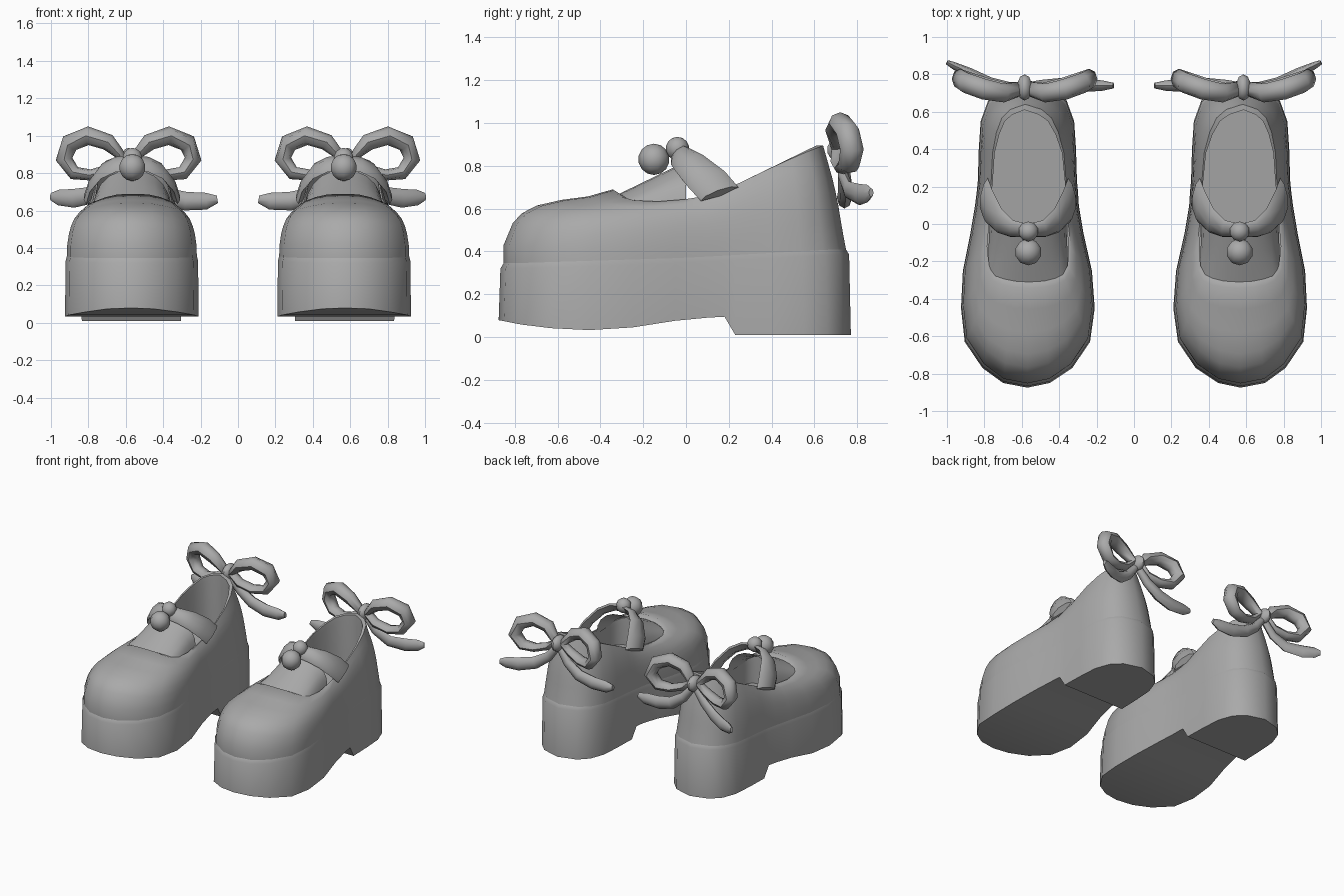
import bpy, bmesh, math
from mathutils import Vector

if "Cube" in bpy.data.objects:
    bpy.data.objects.remove(bpy.data.objects["Cube"])

grey = bpy.data.materials.new("soft_grey")
grey.diffuse_color = (0.4, 0.4, 0.4, 1)
grey.use_nodes = True
grey.node_tree.nodes["Principled BSDF"].inputs["Base Color"].default_value = grey.diffuse_color


def interp(table, v):
    for (a, p), (b, q) in zip(table, table[1:]):
        if v <= b:
            return p + (q - p) * max(0, (v - a) / (b - a))
    return table[-1][1]


def finish(name, bm, angle=40):
    """Make the object for one shoe and mirror it to the other."""
    bmesh.ops.remove_doubles(bm, verts=bm.verts, dist=0.0005)
    bmesh.ops.recalc_face_normals(bm, faces=bm.faces)
    me = bpy.data.meshes.new(name)
    bm.to_mesh(me)
    bm.free()
    me.materials.append(grey)
    ob = bpy.data.objects.new(name, me)
    bpy.context.collection.objects.link(ob)
    bpy.ops.object.select_all(action='DESELECT')
    ob.select_set(True)
    bpy.context.view_layer.objects.active = ob
    bpy.ops.object.shade_smooth_by_angle(angle=math.radians(angle))
    mod = ob.modifiers.new("Pair", 'MIRROR')
    mod.use_mirror_merge = False
    return ob


def loft(bm, rows, closed=True):
    """Skin a list of equally long point rows."""
    vs = [[bm.verts.new(p) for p in r] for r in rows]
    n = len(rows[0])
    for a, b in zip(vs, vs[1:]):
        for i in range(n if closed else n - 1):
            k = (i + 1) % n
            bm.faces.new((a[i], a[k], b[k], b[i]))
    return vs


# Plan stations from toe to heel: y, outer x, inner x
SOLE = [(-.875, .57, .57), (-.85, .70, .45), (-.77, .81, .33), (-.63, .905, .235),
        (-.45, .925, .21), (-.25, .915, .225), (-.05, .875, .27), (.10, .85, .295),
        (.18, .84, .30), (.23, .835, .305), (.40, .83, .31), (.55, .82, .32),
        (.66, .78, .36), (.73, .71, .43), (.77, .57, .57)]
OPEN = [(-.31, .56, .56), (-.305, .64, .48), (-.29, .70, .42), (-.27, .74, .38),
        (-.22, .775, .355), (-.12, .785, .35), (0, .775, .36), (.10, .765, .365),
        (.18, .76, .37), (.23, .755, .37), (.38, .745, .385), (.48, .72, .42),
        (.55, .69, .46), (.585, .65, .51), (.61, .585, .585)]
N = len(SOLE)
BOTTOM = [(-.88, .08), (-.7, .045), (-.4, .03), (-.2, .05), (0, .085), (.18, .095), (.23, .01), (.8, .01)]
RIM = [(-.31, .67), (-.27, .645), (-.2, .63), (-.05, .635), (.1, .66), (.23, .71), (.62, .9)]
WELT = [(-.8, .335), (0, .36), (.7, .40)]


def ring(stations):
    """Outer side toe to heel, then inner side back to the toe."""
    out = [(i, s[1], s[0]) for i, s in enumerate(stations)]
    inn = [(i, s[2], s[0]) for i, s in enumerate(stations)]
    return out + inn[-2:0:-1]


def scaled(pts, k):
    return [(i, .57 + (x - .57) * k, -.05 + (y + .05) * k) for i, x, y in pts]


sole, opening = ring(SOLE), ring(OPEN)
base = scaled(sole, .972)


def cap(bm, vs):
    for i in range(N - 1):
        ids = dict.fromkeys([i, i + 1, (2 * N - 3 - i) % (2 * N - 2), (2 * N - 2 - i) % (2 * N - 2)])
        bm.faces.new([vs[k] for k in ids])


# Platform sole with a stepped heel
bm = bmesh.new()
vs = loft(bm, [[(x, y, interp(BOTTOM, y)) for i, x, y in sole],
               [(x, y, interp(WELT, y) - .015) for i, x, y in scaled(sole, .99)],
               [(x, y, interp(WELT, y) + .01) for i, x, y in base]])
cap(bm, vs[0])
finish("platform_sole", bm)

# Upper: (inset, rise) steps from welt to opening at the toe, sides and heel
FRONT = [(0, 0), (0, .26), (.08, .58), (.16, .72), (.29, .83), (.50, .91), (.73, .96), (.94, 1.06), (1, 1)]
SIDE = [(0, 0), (.02, .2), (.08, .38), (.16, .53), (.28, .68), (.44, .8), (.64, .91), (.88, 1), (1, 1)]
BACK = [(0, 0), (.10, .15), (.18, .28), (.26, .42), (.36, .56), (.48, .70), (.62, .84), (.78, 1), (1, 1)]
rows = []
for f, s, b in zip(FRONT, SIDE, BACK):
    row = []
    for (i, x0, y0), (_, x1, y1) in zip(base, opening):
        wf, wb = min(1, max(0, (5 - i) / 4)), min(1, max(0, (i - 9) / 4))
        inset, rise = [f[k] * wf + b[k] * wb + s[k] * (1 - wf - wb) for k in (0, 1)]
        z0, z1 = interp(WELT, y0) + .01, interp(RIM, y1)
        row.append((x0 + (x1 - x0) * inset, y0 + (y1 - y0) * inset, z0 + (z1 - z0) * rise))
    rows.append(row)
# Lining and insole
rows.append([(x, y, interp(RIM, y) - .04) for i, x, y in opening])
rows.append([(x, y, .46 + .08 * y) for i, x, y in scaled(opening, 1.02)])
bm = bmesh.new()
vs = loft(bm, rows)
cap(bm, vs[-1])
finish("shoe_upper", bm, 50)

# Tongue rising from the front of the opening to the strap
bm = bmesh.new()
rows = []
for j in range(5):
    t = j / 4
    row = []
    for k in range(11):
        a = math.pi * k / 10
        s = math.sin(a)
        y = -.32 + .32 * t + (1 - s) * .09 * (1 - t)
        row.append((.567 + (.215 - .01 * t) * math.cos(a), y, .615 + (.05 + .155 * t) * s ** .9))
    rows.append(row)
loft(bm, rows, False)
finish("tongue", bm, 60)

# Instep strap: front edge and rear edge arching over the foot
bm = bmesh.new()
half = [((.245, .07, .635), (.215, .245, .70)), ((.225, .01, .70), (.19, .18, .775)),
        ((.165, -.045, .77), (.14, .08, .85)), ((.09, -.07, .805), (.08, .02, .88)),
        ((0, -.07, .815), (0, .0, .89))]
path = [(1, p) for p in half] + [(-1, p) for p in half[-2::-1]]
rows = []
for sx, (a, b) in path:
    a, b = [Vector((.567 + sx * p[0], p[1], p[2])) for p in (a, b)]
    up = Vector(((a.x + b.x) / 2 - .567, -.08, .16)).normalized()
    rows.append([a, a.lerp(b, .15) + up * .022, a.lerp(b, .5) + up * .032, a.lerp(b, .85) + up * .022,
                 b, a.lerp(b, .5) - up * .015])
vs = loft(bm, rows)
bm.faces.new(vs[0])
bm.faces.new(vs[-1])
finish("instep_strap", bm, 50)


def ball(name, loc, size):
    bm = bmesh.new()
    bmesh.ops.create_uvsphere(bm, u_segments=10, v_segments=7, radius=1)
    for v in bm.verts:
        v.co = Vector([c + p * r for c, p, r in zip(loc, v.co, size)])
    finish(name, bm, 50)


# Strap beads and bow knot
ball("large_bead", (.565, -.15, .83), (.073, .073, .073))
ball("small_bead", (.565, -.04, .88), (.055, .055, .055))
ball("bow_knot", (.585, .73, .875), (.042, .072, .06))


def tube(name, pts, closed):
    """Sweep an oval along points (x, y, z, radius in plane, radius in depth)."""
    bm = bmesh.new()
    n = len(pts)
    rows = []
    for i, p in enumerate(pts):
        a, b = (pts[i - 1], pts[(i + 1) % n]) if closed else (pts[max(i - 1, 0)], pts[min(i + 1, n - 1)])
        t = (Vector(b[:3]) - Vector(a[:3])).normalized()
        side = t.cross(Vector((0, 1, 0))).normalized()
        deep = side.cross(t)
        rows.append([Vector(p[:3]) + side * p[3] * math.cos(q) + deep * p[4] * math.sin(q)
                     for q in (math.tau * k / 8 for k in range(8))])
    vs = loft(bm, rows + rows[:1] if closed else rows)
    if not closed:
        bm.faces.new(vs[0])
        bm.faces.new(vs[-1])
    finish(name, bm, 50)


# Bow loops, one each side of the knot
loop = [(.03, .72, .88, .03, .04), (.11, .70, .965, .045, .05), (.215, .72, 1.0, .05, .055),
        (.315, .755, .96, .05, .055), (.345, .775, .875, .045, .055), (.29, .76, .80, .037, .05),
        (.20, .735, .79, .03, .045), (.10, .715, .82, .03, .04)]
for name, s in (("outer_bow_loop", 1), ("inner_bow_loop", -1)):
    tube(name, [(.585 + s * p[0], *p[1:]) for p in loop], True)

# Bow tails
tube("outer_bow_tail", [(.59, .73, .85, .025, .025), (.67, .735, .75, .035, .025), (.77, .76, .685, .045, .025),
                        (.88, .81, .665, .05, .025), (.96, .845, .67, .042, .02), (1.0, .865, .675, .02, .012)], False)
tube("inner_bow_tail", [(.58, .73, .85, .025, .025), (.50, .74, .75, .035, .03), (.40, .745, .68, .045, .035),
                        (.28, .74, .65, .05, .035), (.17, .74, .65, .045, .028), (.11, .74, .66, .02, .015)], False)
